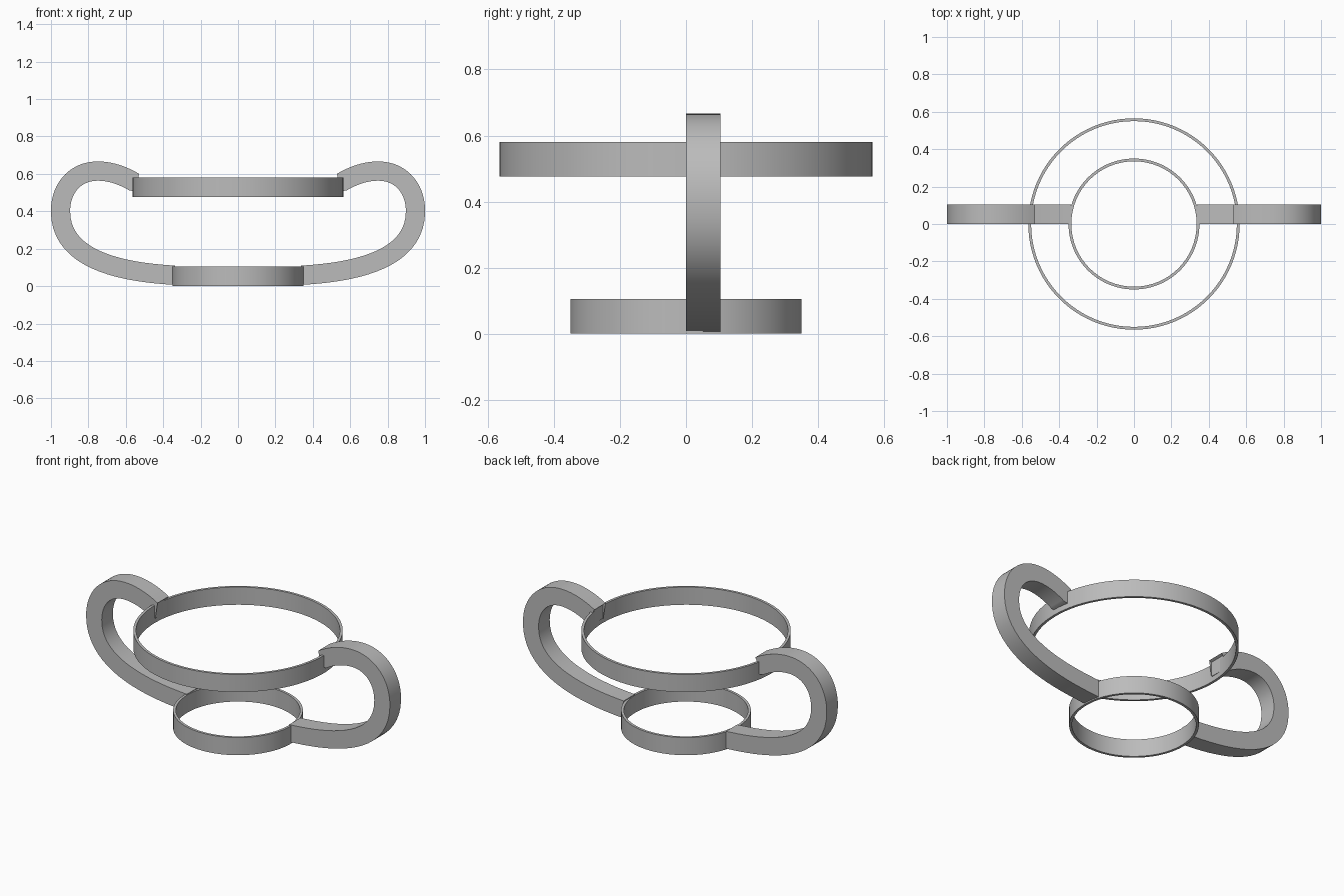
import bpy, bmesh, math
from mathutils import Vector
from mathutils.geometry import interpolate_bezier

cube = bpy.data.objects.get("Cube")
if cube:
    bpy.data.objects.remove(cube, do_unlink=True)

grey = bpy.data.materials.new("plain grey")
grey.use_nodes = True
colour = (0.5, 0.5, 0.5, 1)
grey.diffuse_color = colour
grey.node_tree.nodes["Principled BSDF"].inputs["Base Color"].default_value = colour


def finish(bm, name):
    """Turn a bmesh into a smooth object with sharp corners."""
    bmesh.ops.recalc_face_normals(bm, faces=bm.faces)
    mesh = bpy.data.meshes.new(name)
    bm.to_mesh(mesh)
    bm.free()
    mesh.materials.append(grey)
    obj = bpy.data.objects.new(name, mesh)
    bpy.context.collection.objects.link(obj)
    bpy.ops.object.select_all(action="DESELECT")
    obj.select_set(True)
    bpy.context.view_layer.objects.active = obj
    bpy.ops.object.shade_smooth_by_angle(angle=math.radians(30))


def sweep(sections, name, closed):
    """Skin quads between four-cornered sections."""
    bm = bmesh.new()
    loops = [[bm.verts.new(p) for p in s] for s in sections]
    pairs = list(zip(loops, loops[1:]))
    if closed:
        pairs.append((loops[-1], loops[0]))
    else:
        bm.faces.new(loops[0])
        bm.faces.new(loops[-1])
    for a, b in pairs:
        for i in range(4):
            j = (i + 1) % 4
            bm.faces.new((a[i], a[j], b[j], b[i]))
    finish(bm, name)


def ring(name, radius, bottom, height=0.105, wall=0.015, segments=96):
    outline = [(radius, bottom), (radius, bottom + height),
               (radius - wall, bottom + height), (radius - wall, bottom)]
    sections = []
    for k in range(segments):
        a = math.tau * k / segments
        sections.append([(r * math.cos(a), r * math.sin(a), z) for r, z in outline])
    sweep(sections, name, True)


# Handle centreline in the xz plane, as joined curve spans
SPANS = [
    [(0.337, 0.058), (0.60, 0.073), (0.949, 0.13), (0.949, 0.40)],
    [(0.949, 0.40), (0.949, 0.53), (0.865, 0.615), (0.75, 0.615)],
    [(0.75, 0.615), (0.68, 0.615), (0.61, 0.59), (0.545, 0.55)],
]


def handle(name, side, half=0.0515, depth=0.105):
    path = []
    for span in SPANS:
        pts = interpolate_bezier(*[Vector((x, 0, z)) for x, z in span], 20)
        path += pts[1:] if path else pts
    last = len(path) - 1
    sections = []
    for i, p in enumerate(path):
        t = (path[min(i + 1, last)] - path[max(i - 1, 0)]).normalized()
        n = Vector((t.z, 0, -t.x)) * half
        outer, inner = p + n, p - n
        # Ends are cut upright where they meet the rings
        if i in (0, last):
            outer.x = inner.x = p.x
        sections.append([(side * q.x, y, q.z) for q, y in
                         ((outer, 0), (outer, depth), (inner, depth), (inner, 0))])
    sweep(sections, name, False)


ring("base_ring", 0.35, 0)
ring("upper_ring", 0.565, 0.476)
handle("left_handle", 1)
handle("right_handle", -1)
